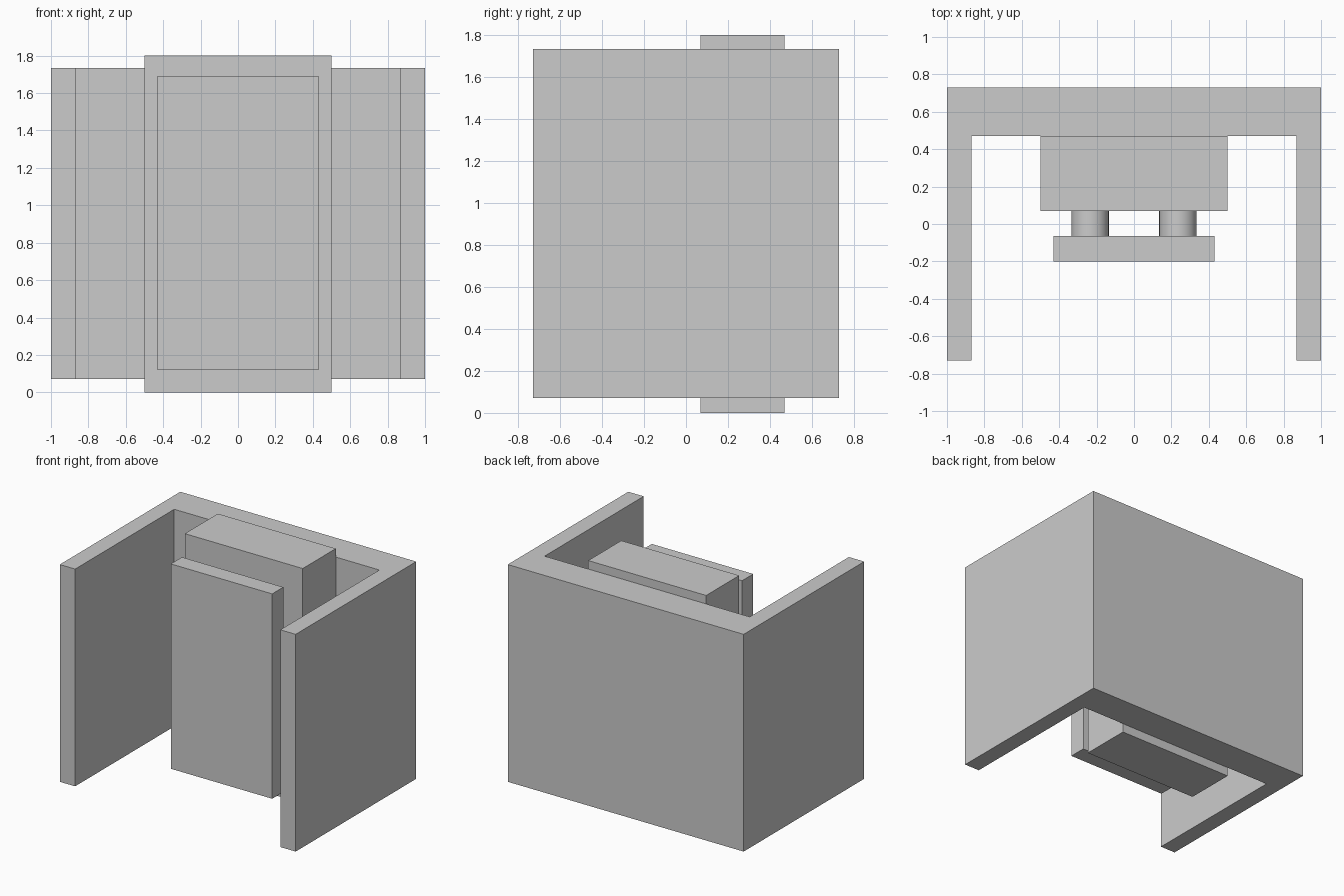
import bpy, bmesh, math

if "Cube" in bpy.data.objects:
    bpy.data.objects.remove(bpy.data.objects["Cube"])


def extruded(name, profile, z0, z1):
    """Extrude a closed xy profile from z0 to z1."""
    bm = bmesh.new()
    face = bm.faces.new([bm.verts.new((x, y, z0)) for x, y in profile])
    res = bmesh.ops.extrude_face_region(bm, geom=[face])
    verts = [v for v in res["geom"] if isinstance(v, bmesh.types.BMVert)]
    bmesh.ops.translate(bm, verts=verts, vec=(0, 0, z1 - z0))
    bmesh.ops.recalc_face_normals(bm, faces=bm.faces)
    mesh = bpy.data.meshes.new(name)
    bm.to_mesh(mesh)
    bm.free()
    obj = bpy.data.objects.new(name, mesh)
    bpy.context.collection.objects.link(obj)
    return obj


def box(name, half_x, y0, y1, z0, z1):
    return extruded(name, [(-half_x, y0), (half_x, y0), (half_x, y1), (-half_x, y1)], z0, z1)


# U-shaped housing: thick back wall with two thin side walls
right = [(0.87, 0.47), (0.87, -0.73), (1, -0.73), (1, 0.73)]
left = [(-x, y) for x, y in reversed(right)]
extruded("housing", right + left, 0.07, 1.735)

# Block on the back wall and the plate in front of it
box("mounting_block", 0.5, 0.07, 0.47, 0, 1.8)
box("front_plate", 0.43, -0.2, -0.065, 0.12, 1.69)

# Round pins joining the plate to the block
for row, z in (("lower", 0.45), ("upper", 1.36)):
    for side, x in (("left", -0.235), ("right", 0.235)):
        bpy.ops.mesh.primitive_cylinder_add(
            vertices=48, radius=0.1, depth=0.135,
            location=(x, 0.0025, z), rotation=(math.pi / 2, 0, 0))
        bpy.context.object.name = f"{row}_{side}_pin"
        bpy.ops.object.shade_smooth_by_angle()
